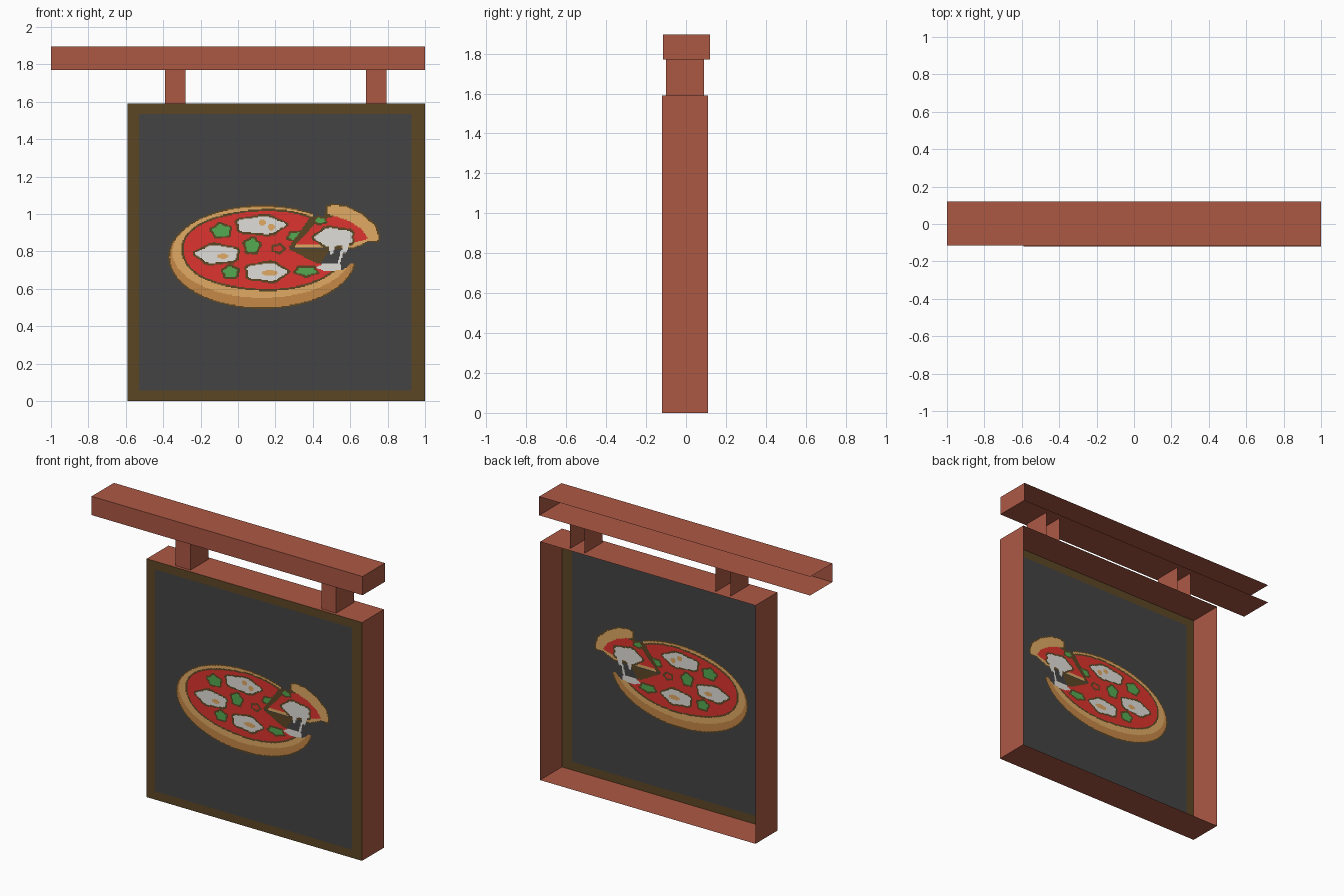
import bpy, bmesh, math

if "Cube" in bpy.data.objects:
    bpy.data.objects.remove(bpy.data.objects["Cube"])


def material(name, rgb):
    m = bpy.data.materials.new(name)
    lin = [(c / 255 / 12.92) if c < 11 else ((c / 255 + 0.055) / 1.055) ** 2.4 for c in rgb]
    m.diffuse_color = (*lin, 1)
    m.use_nodes = True
    m.node_tree.nodes["Principled BSDF"].inputs["Base Color"].default_value = m.diffuse_color
    return m


TERRACOTTA = material("terracotta", (172, 88, 68))
COLOURS = [
    material("charcoal", (68, 68, 68)),
    material("olive_brown", (92, 70, 36)),
    material("crust_light", (224, 170, 100)),
    material("crust_dark", (198, 136, 70)),
    material("tomato_red", (222, 52, 46)),
    material("cheese_white", (224, 222, 216)),
    material("basil_green", (84, 170, 82)),
]
CHARCOAL, OLIVE, LIGHT, DARK, RED, WHITE, GREEN = range(7)


def finish(name, bm, mats):
    me = bpy.data.meshes.new(name)
    bm.to_mesh(me)
    bm.free()
    for m in mats:
        me.materials.append(m)
    ob = bpy.data.objects.new(name, me)
    bpy.context.collection.objects.link(ob)
    return ob


def open_box(name, x, y, z, missing):
    """Box shell with the faces pointing in the 'missing' directions removed."""
    bm = bmesh.new()
    bmesh.ops.create_cube(bm, size=1)
    for v in bm.verts:
        v.co = [a[0] + (c + 0.5) * (a[1] - a[0]) for c, a in zip(v.co, (x, y, z))]
    bm.normal_update()
    gone = [f for f in bm.faces
            if any(sum(a * b for a, b in zip(f.normal, d)) > 0.9 for d in missing)]
    bmesh.ops.delete(bm, geom=gone, context='FACES')
    return finish(name, bm, [TERRACOTTA])


BACK, FRONT, LEFT = (0, 1, 0), (0, -1, 0), (-1, 0, 0)

# Hanging beam, brackets and sign casing, all hollow at the back
open_box("beam", (-1, 1), (-0.115, 0.12), (1.77, 1.895), [BACK, LEFT])
for side, x in (("left", -0.39), ("right", 0.685)):
    open_box(side + "_bracket", (x, x + 0.11), (-0.10, 0.09), (1.59, 1.77), [BACK])
open_box("sign_casing", (-0.59, 1), (-0.12, 0.11), (0, 1.59), [BACK, FRONT])


# Shape tests used to paint the panel faces
def oval(cx, cz, rx, rz, wobble=0.0):
    def test(x, z):
        u, v = (x - cx) / rx, (z - cz) / rz
        return math.hypot(u, v) < 1 + wobble * math.sin(5 * math.atan2(v, u) + 9 * cx)
    return test


def poly(*pts):
    def test(x, z):
        inside = False
        for (x1, z1), (x2, z2) in zip(pts, pts[1:] + pts[:1]):
            if (z1 > z) != (z2 > z) and x < x1 + (z - z1) * (x2 - x1) / (z2 - z1):
                inside = not inside
        return inside
    return test


layers = []


def paint(colour, test):
    layers.append((colour, test))


def blob(colour, cx, cz, rx, rz, wobble):
    paint(OLIVE, oval(cx, cz, rx + 0.014, rz + 0.012, wobble))
    paint(colour, oval(cx, cz, rx, rz, wobble))


# Pizza base: outline, two-tone crust, sauce
paint(OLIVE, oval(0.13, 0.77, 0.503, 0.278))
paint(DARK, oval(0.13, 0.77, 0.495, 0.270))
paint(LIGHT, oval(0.13, 0.795, 0.48, 0.243))
paint(OLIVE, oval(0.14, 0.807, 0.447, 0.219, 0.01))
paint(RED, oval(0.14, 0.807, 0.435, 0.208, 0.01))

# Toppings on the base
for b in ((0.12, 0.94, 0.125, 0.045), (-0.11, 0.785, 0.11, 0.046), (0.15, 0.69, 0.105, 0.046)):
    blob(WHITE, *b, 0.08)
for b in ((0.13, 0.955, 0.02, 0.016), (0.18, 0.93, 0.018, 0.018),
          (-0.08, 0.775, 0.03, 0.013), (0.17, 0.685, 0.045, 0.014)):
    paint(LIGHT, oval(*b))
for b in ((-0.09, 0.91, 0.045, 0.032), (0.075, 0.83, 0.035, 0.036), (0.315, 0.88, 0.042, 0.022),
          (-0.04, 0.69, 0.036, 0.028), (0.365, 0.695, 0.052, 0.02)):
    blob(GREEN, *b, 0.1)
blob(RED, 0.215, 0.815, 0.025, 0.015, 0.1)

# Gap left by the lifted slice
paint(CHARCOAL, poly((0.27, 0.82), (0.40, 0.985), (0.42, 1.1), (0.8, 1.1), (0.8, 0.74),
                     (0.605, 0.735), (0.56, 0.70), (0.45, 0.73)))
paint(OLIVE, poly((0.27, 0.815), (0.50, 0.815), (0.47, 0.78), (0.44, 0.735), (0.42, 0.735)))

# Lifted slice: outline, crust, sauce
paint(OLIVE, poly((0.27, 0.82), (0.39, 0.99), (0.46, 0.985), (0.47, 1.045), (0.50, 1.057), (0.58, 1.047),
                  (0.67, 1.005), (0.74, 0.94), (0.762, 0.88), (0.75, 0.845), (0.70, 0.85), (0.62, 0.815)))
paint(LIGHT, poly((0.30, 0.818), (0.31, 0.835), (0.60, 0.86), (0.66, 0.90), (0.60, 0.96), (0.48, 1.0),
                  (0.48, 1.04), (0.51, 1.048), (0.58, 1.038), (0.665, 0.997), (0.732, 0.935),
                  (0.752, 0.88), (0.745, 0.853), (0.70, 0.858), (0.62, 0.82)))
paint(RED, poly((0.31, 0.838), (0.43, 0.965), (0.52, 0.988), (0.60, 0.96), (0.66, 0.92),
                (0.695, 0.868), (0.60, 0.84)))
blob(GREEN, 0.44, 0.965, 0.026, 0.014, 0.1)
blob(WHITE, 0.515, 0.875, 0.10, 0.048, 0.08)

# Stretched cheese strings and the melted end below them
paint(WHITE, oval(0.49, 0.715, 0.065, 0.022, 0.1))
paint(WHITE, poly((0.47, 0.87), (0.52, 0.87), (0.51, 0.79), (0.495, 0.78)))
paint(WHITE, poly((0.55, 0.87), (0.60, 0.87), (0.59, 0.82), (0.575, 0.79), (0.56, 0.80)))
paint(WHITE, poly((0.55, 0.81), (0.565, 0.81), (0.55, 0.75), (0.54, 0.70), (0.52, 0.71), (0.54, 0.76)))


def colour_at(x, z):
    if not (-0.53 < x < 0.927 and 0.055 < z < 1.535):
        return OLIVE
    for colour, test in reversed(layers):
        if test(x, z):
            return colour
    return CHARCOAL


# Sign panel: one sheet, finely divided only where the pizza is
def steps(a, b, size):
    n = round((b - a) / size)
    return [a + (b - a) * i / n for i in range(n + 1)]


xs = [-0.59, -0.53] + steps(-0.38, 0.78, 0.006) + [0.927, 1]
zs = [0, 0.055] + steps(0.485, 1.065, 0.006) + [1.535, 1.59]
bm = bmesh.new()
grid = [[bm.verts.new((x, -0.12, z)) for x in xs] for z in zs]
for j in range(len(zs) - 1):
    for i in range(len(xs) - 1):
        f = bm.faces.new((grid[j][i], grid[j][i + 1], grid[j + 1][i + 1], grid[j + 1][i]))
        f.material_index = colour_at((xs[i] + xs[i + 1]) / 2, (zs[j] + zs[j + 1]) / 2)
finish("sign_panel", bm, COLOURS)
